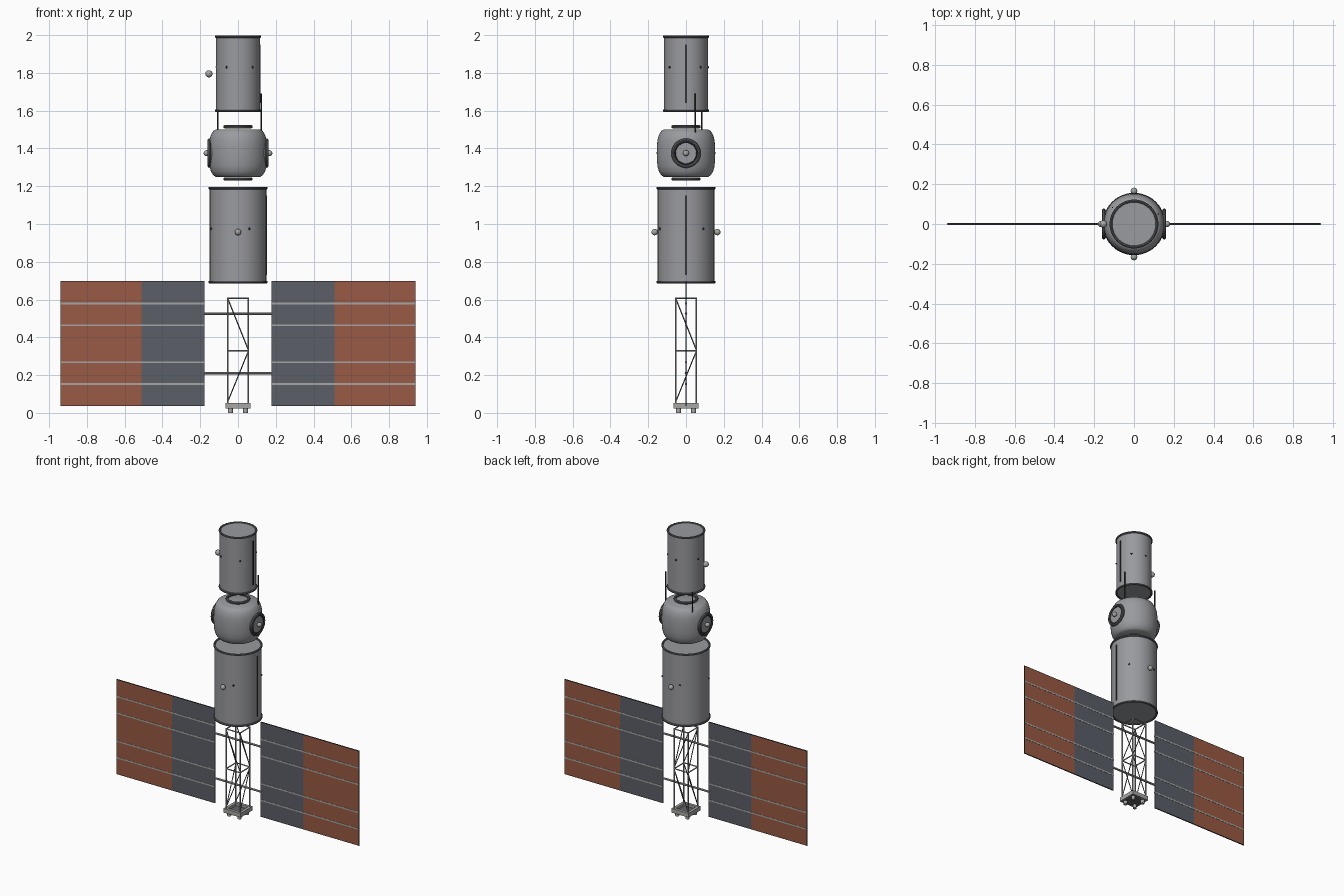
import bpy, bmesh, math
from mathutils import Vector

if "Cube" in bpy.data.objects:
    bpy.data.objects.remove(bpy.data.objects["Cube"])


def material(name, rgb):
    m = bpy.data.materials.new(name)
    m.diffuse_color = (*[(c / 255) ** 2.2 for c in rgb], 1)
    m.use_nodes = True
    m.node_tree.nodes["Principled BSDF"].inputs["Base Color"].default_value = m.diffuse_color
    return m


HULL = material("hull grey", (152, 153, 157))
RIM = material("dark rim grey", (98, 99, 103))
DARK = material("charcoal", (58, 58, 62))
METAL = material("light metal", (165, 165, 163))
SLATE = material("slate panel", (92, 95, 104))
RUST = material("rust panel", (152, 90, 70))


def finish(obj, name, mat, smooth=True):
    obj.name = name
    obj.data.materials.append(mat)
    if smooth:
        bpy.ops.object.shade_smooth_by_angle(angle=math.radians(35))
    return obj


def box(name, mat, lo, hi):
    c = [(a + b) / 2 for a, b in zip(lo, hi)]
    bpy.ops.mesh.primitive_cube_add(size=1, location=c)
    o = bpy.context.object
    for v in o.data.vertices:
        v.co = [v.co[i] * (hi[i] - lo[i]) for i in range(3)]
    return finish(o, name, mat, False)


def rod(name, mat, a, b, r, sides=8):
    a, b = Vector(a), Vector(b)
    bpy.ops.mesh.primitive_cylinder_add(vertices=sides, radius=r, depth=(b - a).length, location=(a + b) / 2,
                                        rotation=(b - a).to_track_quat('Z', 'Y').to_euler())
    return finish(bpy.context.object, name, mat)


def ring(name, mat, loc, major, minor, rot=(0, 0, 0)):
    bpy.ops.mesh.primitive_torus_add(location=loc, rotation=rot, major_radius=major, minor_radius=minor,
                                     major_segments=48, minor_segments=8)
    return finish(bpy.context.object, name, mat)


def ball(name, mat, loc, r):
    bpy.ops.mesh.primitive_uv_sphere_add(segments=16, ring_count=10, radius=r, location=loc)
    return finish(bpy.context.object, name, mat)


def lathe(name, mat, profile, steps=48):
    bm = bmesh.new()
    vs = [bm.verts.new((r, 0, z)) for r, z in profile]
    es = [bm.edges.new(p) for p in zip(vs, vs[1:])]
    bmesh.ops.spin(bm, geom=vs + es, cent=(0, 0, 0), axis=(0, 0, 1), angle=math.tau, steps=steps)
    bmesh.ops.remove_doubles(bm, verts=bm.verts, dist=1e-5)
    bmesh.ops.recalc_face_normals(bm, faces=bm.faces)
    me = bpy.data.meshes.new(name)
    bm.to_mesh(me)
    bm.free()
    o = bpy.data.objects.new(name, me)
    bpy.context.collection.objects.link(o)
    bpy.ops.object.select_all(action='DESELECT')
    o.select_set(True)
    bpy.context.view_layer.objects.active = o
    return finish(o, name, mat)


# Upper and lower pressure modules: hull, end rims, side strip, small studs
for name, r, z0, z1, s0, s1, stud_z, studs in (
        ("upper_module", 0.116, 1.6, 1.992, 1.64, 1.95, 1.83, (-122, -48, 42, 92, 166)),
        ("lower_module", 0.15, 0.692, 1.19, 0.73, 1.15, 0.975, (-160, -66, 38, 110))):
    rod(name, HULL, (0, 0, z0), (0, 0, z1), r, 48)
    for z in (z0, z1):
        ring(name + "_rim", RIM, (0, 0, z), r, 0.007)
    box(name + "_strip", DARK, (r - 0.004, -0.004, s0), (r + 0.004, 0.004, s1))
    for deg in studs:
        a = math.radians(deg)
        ball(name + "_stud", DARK, (r * math.cos(a), r * math.sin(a), stud_z), 0.006)

# Docking node with rounded shoulders
lathe("docking_node", HULL, [(0, 1.25), (0.118, 1.25), (0.13, 1.257), (0.143, 1.277), (0.151, 1.305),
                             (0.154, 1.34), (0.155, 1.375), (0.154, 1.41), (0.151, 1.445), (0.143, 1.473),
                             (0.13, 1.493), (0.118, 1.5), (0, 1.5)])
for z in (1.238, 1.515):
    ring("node_end_ring", RIM, (0, 0, z), 0.069, 0.009)

# Side hatches with a rim, an inner rim and a knob
for s in (-1, 1):
    side = (0, math.pi / 2, 0)
    rod("hatch_plate", HULL, (s * 0.125, 0, 1.375), (s * 0.155, 0, 1.375), 0.07, 32)
    ring("hatch_rim", RIM, (s * 0.152, 0, 1.375), 0.069, 0.009, side)
    ring("hatch_inner_rim", DARK, (s * 0.155, 0, 1.375), 0.058, 0.004, side)
    ball("hatch_knob", METAL, (s * 0.166, 0, 1.375), 0.016)
    ball("lower_sensor", METAL, (0, s * 0.166, 0.957), 0.017)
ball("upper_sensor", METAL, (-0.154, 0, 1.795), 0.019)

# Thin antenna rods beside the upper joint
rod("long_antenna", DARK, (0.122, 0.05, 1.475), (0.122, 0.05, 1.69), 0.004)
rod("short_antenna", DARK, (-0.108, 0.083, 1.475), (-0.108, 0.083, 1.62), 0.004)

# Square truss: four posts, three levels of braces, zigzag diagonals
corners = [(-0.054, -0.054), (0.054, -0.054), (0.054, 0.054), (-0.054, 0.054)]
for i, (a, b) in enumerate(zip(corners, corners[1:] + corners[:1])):
    rod("truss_post", METAL, (*a, 0.05), (*a, 0.612), 0.005)
    for z in (0.33, 0.608):
        rod("truss_brace", METAL, (*a, z), (*b, z), 0.004)
    if i > 1:
        a, b = b, a
    rod("truss_diagonal", RIM, (*a, 0.605), (*b, 0.335), 0.003)
    rod("truss_diagonal", RIM, (*b, 0.325), (*a, 0.06), 0.003)

# Base: plate, raised edge frame and four feet
box("base_plate", RIM, (-0.06, -0.06, 0.024), (0.06, 0.06, 0.035))
for s in (-1, 1):
    box("base_edge", METAL, (-0.066, s * 0.056 - 0.01, 0.024), (0.066, s * 0.056 + 0.01, 0.053))
    box("base_edge", METAL, (s * 0.056 - 0.01, -0.046, 0.024), (s * 0.056 + 0.01, 0.046, 0.053))
    for t in (-1, 1):
        rod("base_foot", METAL, (s * 0.04, t * 0.04, 0), (s * 0.04, t * 0.04, 0.026), 0.013, 12)

# Solar wings: two sheets per side, edge trim and horizontal rails
for s in (-1, 1):
    def wing(name, mat, x0, x1, z0, z1, t):
        x0, x1 = sorted((s * x0, s * x1))
        box(name, mat, (x0, -t, z0), (x1, t, z1))
    wing("inner_panel", SLATE, 0.177, 0.51, 0.038, 0.697, 0.003)
    wing("outer_panel", RUST, 0.51, 0.938, 0.038, 0.697, 0.003)
    wing("panel_edge", DARK, 0.936, 0.94, 0.036, 0.699, 0.0035)
    for z in (0.036, 0.696):
        wing("panel_edge", DARK, 0.177, 0.94, z, z + 0.003, 0.0035)
    for z in (0.152, 0.268, 0.464, 0.58):
        wing("panel_rail", METAL, 0.177, 0.938, z - 0.005, z + 0.005, 0.0045)

# Booms joining the wings through the truss
for z in (0.21, 0.525):
    rod("wing_boom", METAL, (-0.18, 0, z), (0.18, 0, z), 0.007)
